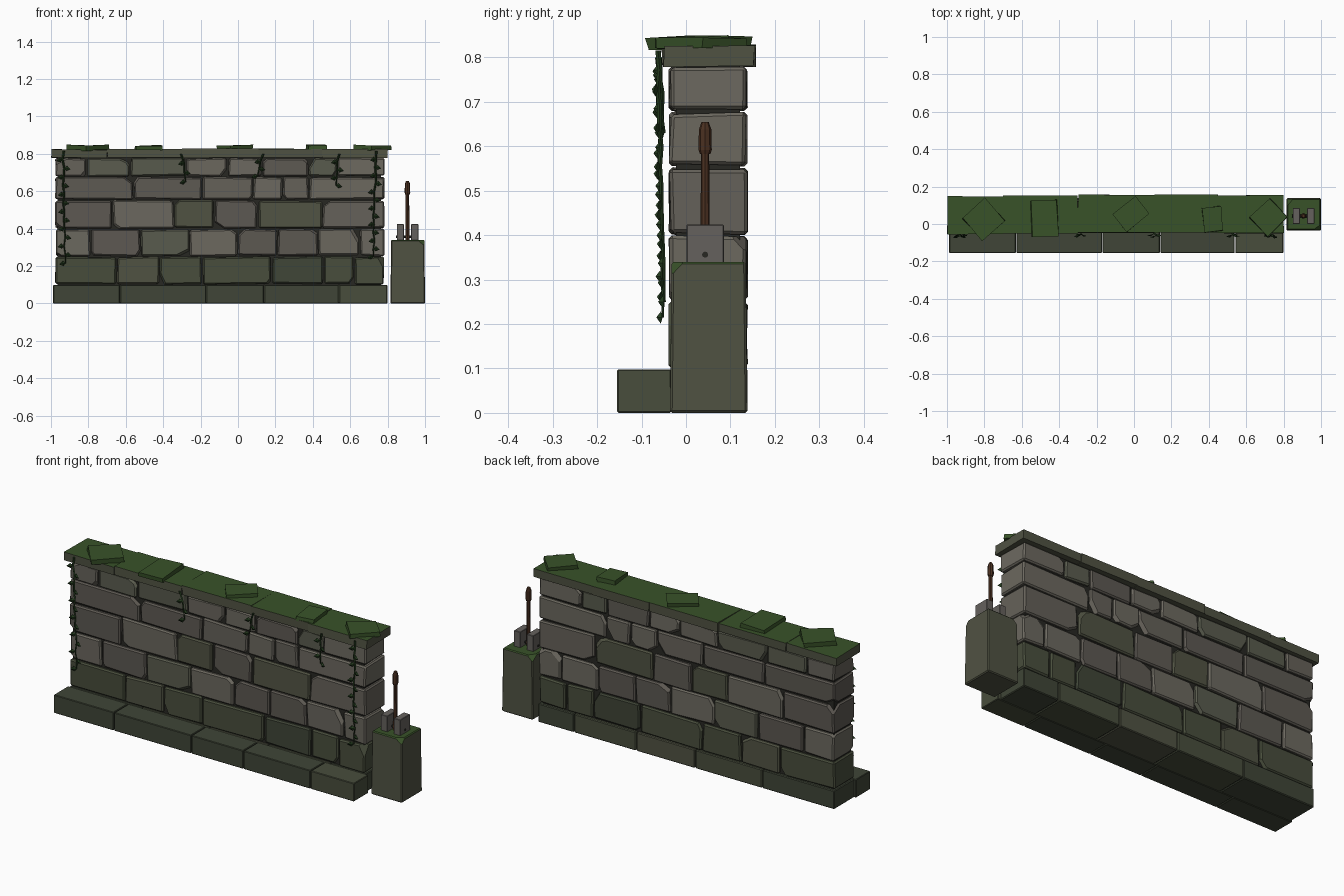
import bpy, bmesh, random, math
from mathutils import Vector, Matrix

if "Cube" in bpy.data.objects:
    bpy.data.objects.remove(bpy.data.objects["Cube"])

random.seed(7)


def material(name, rgb):
    m = bpy.data.materials.new(name)
    m.diffuse_color = (*rgb, 1)
    m.use_nodes = True
    m.node_tree.nodes["Principled BSDF"].inputs["Base Color"].default_value = m.diffuse_color
    return m


STONES = [material("stone_%d" % i, c) for i, c in enumerate(
    [(.13, .12, .10), (.11, .10, .085), (.15, .14, .115), (.10, .105, .075)])]
MOSSY = [material("mossy_stone_%d" % i, c) for i, c in enumerate(
    [(.065, .075, .045), (.08, .085, .055), (.05, .06, .038)])]
DARK = material("mortar", (.02, .02, .016))
MOSS = material("moss", (.04, .085, .022))
LEAF = material("leaf", (.02, .05, .015))
WOOD = material("wood", (.07, .03, .015))
METAL = material("plate", (.13, .12, .11))


def finish(bm, name, *mats):
    bmesh.ops.recalc_face_normals(bm, faces=bm.faces)
    me = bpy.data.meshes.new(name)
    bm.to_mesh(me)
    bm.free()
    for m in mats:
        me.materials.append(m)
    ob = bpy.data.objects.new(name, me)
    bpy.context.collection.objects.link(ob)
    return ob


def block(name, lo, hi, mats, jitter=0.0, bevel=0.0, chips=0, top=None, rot=0):
    """Box between two corners, with uneven corners, bevels and chipped corners."""
    lo, hi = Vector(lo), Vector(hi)
    c, s = (lo + hi) / 2, hi - lo
    bm = bmesh.new()
    bmesh.ops.create_cube(bm, size=1, matrix=Matrix.Diagonal((*s, 1)))
    for v in bm.verts:
        v.co += Vector([random.uniform(-jitter, jitter) for _ in range(3)])
    if bevel:
        bmesh.ops.bevel(bm, geom=bm.edges[:], offset=bevel, segments=1, affect='EDGES')
    for _ in range(chips):
        sign = Vector([random.choice((-1, 1)) for _ in range(3)])
        corner = Vector([sign[i] * s[i] / 2 for i in range(3)])
        n = Vector([sign[i] * random.uniform(.4, 1) for i in range(3)]).normalized()
        res = bmesh.ops.bisect_plane(bm, geom=bm.verts[:] + bm.edges[:] + bm.faces[:],
                                     plane_co=corner - n * random.uniform(.015, .03),
                                     plane_no=n, clear_outer=True)
        cut = [e for e in res["geom_cut"] if isinstance(e, bmesh.types.BMEdge)]
        bmesh.ops.holes_fill(bm, edges=cut, sides=0)
    bmesh.ops.transform(bm, matrix=Matrix.Translation(c) @ Matrix.Rotation(math.radians(rot), 4, 'Z'),
                        verts=bm.verts)
    bm.normal_update()
    if top:
        for f in bm.faces:
            f.material_index = int(f.normal.z > .6)
    return finish(bm, name, *([mats] + ([top] if top else [])))


def row(name, joints, y, z, mats, gap=.004, **kw):
    for i, (a, b) in enumerate(zip(joints, joints[1:])):
        block("%s_%d" % (name, i), (a + gap, y[0], z[0]), (b - gap, y[1], z[1]),
              random.choice(mats), **kw)


# dark core showing in the joints
block("wall_core", (-.965, -.022, .006), (.765, .122, .79), DARK)

# wall courses
courses = [
    (.100, .252, [-.65, -.42, -.19, .18, .46, .62]),
    (.252, .400, [-.79, -.52, -.26, 0, .21, .43, .65]),
    (.400, .553, [-.67, -.34, -.125, .105, .45]),
    (.553, .678, [-.56, -.19, .08, .24, .38]),
    (.678, .780, [-.81, -.575, -.28, -.055, .125, .375, .53]),
]
for k, (z0, z1, inner) in enumerate(courses):
    mats = MOSSY if k == 0 else STONES + (MOSSY[1:2] if k < 3 else [])
    row("course_%d" % k, [-.98] + inner + [.785], (-.036, .136), (z0 + .004, z1 - .004),
        mats, jitter=.004, bevel=.007, chips=2)

# foundation and front step
row("foundation", [-.98, -.55, -.15, .2, .57, .785], (-.034, .138), (0, .1), MOSSY, gap=.002, bevel=.004)
row("front_step", [-.99, -.63, -.17, .14, .54, .80], (-.155, -.033), (0, .098), MOSSY, gap=.002, bevel=.003)

# coping slabs with moss on top
slabs = [-1, -.70, -.30, .11, .45, .80]
for i, (a, b) in enumerate(zip(slabs, slabs[1:])):
    d = random.uniform(-.005, .005)
    block("coping_%d" % i, (a + .001, -.05 + d, .78), (b - .001, .152 + d, .825 + d / 2), MOSSY[1],
          jitter=.002, top=MOSS)

# moss patches: centre x, y, width, depth, turn
for i, (x, y, w, d, r) in enumerate([(-.805, .025, .16, .16, 42), (-.48, .03, .14, .19, 2),
                                     (-.015, .052, .15, .12, 38), (.42, .026, .10, .135, 6),
                                     (.72, .036, .15, .14, 45)]):
    block("moss_patch_%d" % i, (x - w / 2, y - d / 2, .818), (x + w / 2, y + d / 2, .846), MOSS,
          jitter=.004, rot=r)


# hanging vines with small pointed leaves
def vine(name, x, z0, z1, drift):
    n = max(3, round((z0 - z1) / .045))
    pts = [Vector((x + drift * i / n + random.uniform(-.006, .006),
                   -.062 + .012 * i / n + random.uniform(-.003, .003),
                   z0 + (z1 - z0) * i / n)) for i in range(n + 1)]
    bm = bmesh.new()
    rings = []
    for i, p in enumerate(pts):
        r = .006 - .003 * i / n
        rings.append([bm.verts.new(p + Vector((r * math.cos(a), r * math.sin(a), 0)))
                      for a in (k * math.tau / 4 for k in range(4))])
    for a, b in zip(rings, rings[1:]):
        for k in range(4):
            bm.faces.new((a[k], a[(k + 1) % 4], b[(k + 1) % 4], b[k]))
    bm.faces.new(rings[0])
    bm.faces.new(rings[-1])
    for i, p in enumerate(pts[1:]):
        s = 1 if i % 2 else -1
        tip = p + Vector((s * .033, -.010, -.006))
        side = [p + Vector((s * .014, -.004, .013)), p + Vector((s * .016, -.014, 0)),
                p + Vector((s * .012, -.004, -.014))]
        vb, vt = bm.verts.new(p), bm.verts.new(tip)
        vs = [bm.verts.new(q) for q in side]
        for k in range(3):
            bm.faces.new((vb, vs[k], vs[(k + 1) % 3]))
            bm.faces.new((vt, vs[(k + 1) % 3], vs[k]))
    finish(bm, name, LEAF)


for i, v in enumerate([(-.935, .815, .215, .01), (.735, .815, .25, -.01), (-.30, .80, .65, .02),
                       (.13, .80, .68, -.02), (.54, .80, .63, -.02)]):
    vine("vine_%d" % i, *v)

# lever post with tapered, mossy top
post = block("lever_post", (.815, -.036, 0), (1, .138, .34), MOSSY[1], bevel=.005, chips=2, top=MOSS)
for v in post.data.vertices:
    if v.co.z > .2:
        v.co.x = .907 + (v.co.x - .907) * .96
        v.co.y = .051 + (v.co.y - .051) * .96

# cheek plates
for side, x in (("left", .868), ("right", .945)):
    block("cheek_plate_" + side, (x - .019, .001, .335), (x + .019, .085, .424), METAL, bevel=.002)


# round parts: profile of (radius, height) turned about an axis
def lathe(name, profile, matrix, sides, mat):
    bm = bmesh.new()
    rings = [[bm.verts.new(matrix @ Vector((r * math.cos(k * math.tau / sides),
                                            r * math.sin(k * math.tau / sides), z)))
              for k in range(sides)] for r, z in profile]
    for a, b in zip(rings, rings[1:]):
        for k in range(sides):
            bm.faces.new((a[k], a[(k + 1) % sides], b[(k + 1) % sides], b[k]))
    bm.faces.new(rings[0])
    bm.faces.new(rings[-1])
    finish(bm, name, mat)


at = Matrix.Translation((.906, .043, 0))
lathe("lever_rod", [(.011, .34), (.009, .60)], at, 8, WOOD)
lathe("lever_grip", [(.012, .583), (.015, .592), (.014, .638), (.008, .655)], at, 8, WOOD)
lathe("pivot_pin", [(.007, -.060), (.007, .060)],
      Matrix.Translation((.906, .043, .356)) @ Matrix.Rotation(math.pi / 2, 4, 'Y'), 8, DARK)
